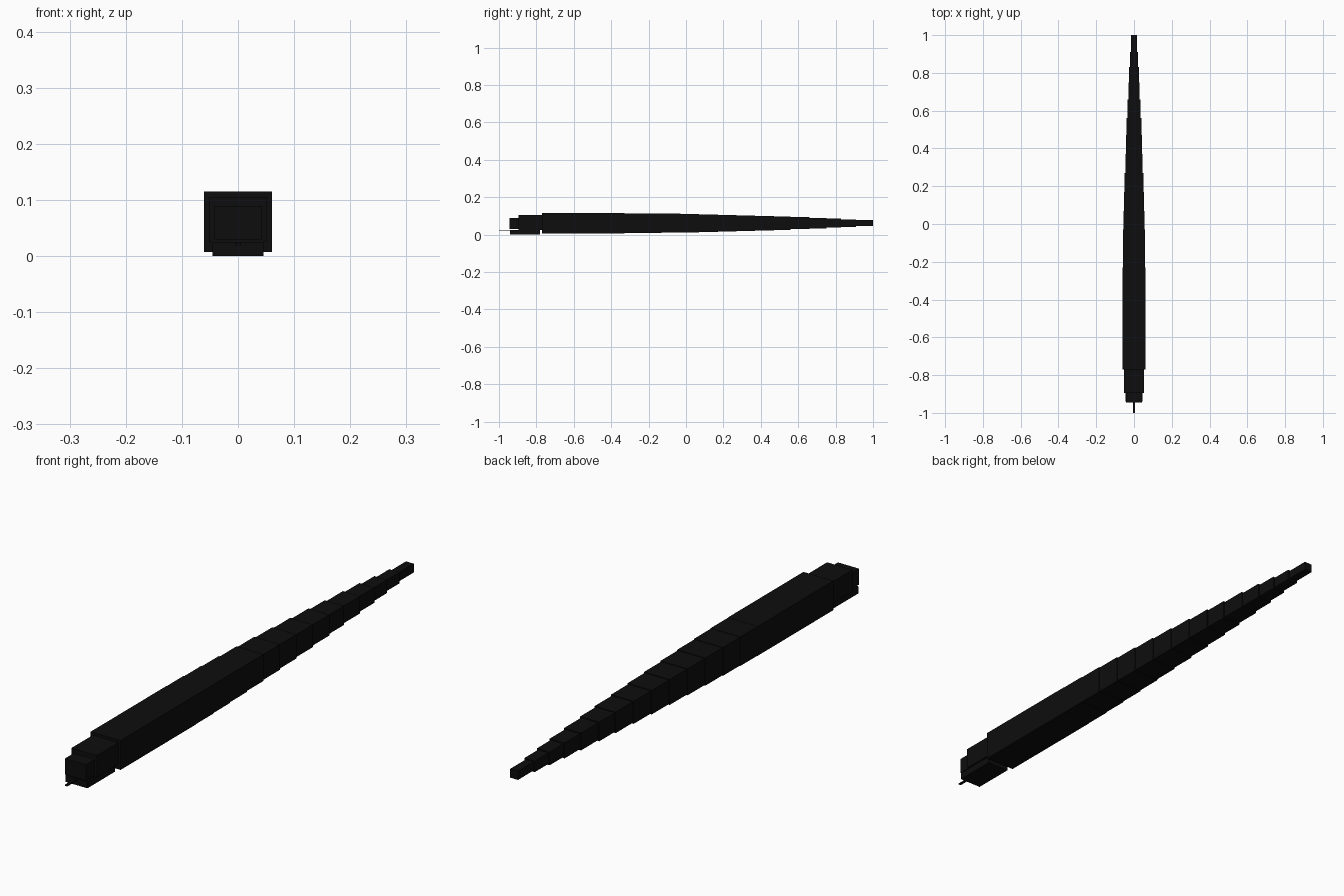
import bpy
import bmesh

cube = bpy.data.objects.get("Cube")
if cube:
    bpy.data.objects.remove(cube, do_unlink=True)

black = bpy.data.materials.new("near black")
black.use_nodes = True
colour = (0.004, 0.004, 0.004, 1)
black.diffuse_color = colour
black.node_tree.nodes["Principled BSDF"].inputs["Base Color"].default_value = colour


def box(name, half_width, y, z):
    """Box centred on x = 0, spanning the y and z ranges."""
    bm = bmesh.new()
    bmesh.ops.create_cube(bm, size=1)
    for v in bm.verts:
        v.co = (v.co.x * 2 * half_width,
                y[0] if v.co.y < 0 else y[1],
                z[0] if v.co.z < 0 else z[1])
    mesh = bpy.data.meshes.new(name)
    bm.to_mesh(mesh)
    bm.free()
    mesh.materials.append(black)
    obj = bpy.data.objects.new(name, mesh)
    bpy.context.collection.objects.link(obj)
    return obj


# Head, snout, lower jaw and tongue
box("head", 0.052, (-0.895, -0.765), (0.025, 0.105))
box("snout", 0.043, (-0.945, -0.89), (0.029, 0.088))
box("lower_jaw", 0.045, (-0.94, -0.78), (0.0, 0.025))
box("tongue", 0.005, (-1.0, -0.93), (0.019, 0.023))

# Long front part of the body
box("front_body", 0.061, (-0.77, -0.33), (0.007, 0.115))

# Body segments that taper towards the tail
ends = [-0.33, -0.23, -0.13, -0.03, 0.07, 0.17, 0.27, 0.37,
        0.47, 0.56, 0.66, 0.75, 0.83, 0.91, 1.0]
count = len(ends) - 1
for i in range(count):
    shrink = ((i + 1) / count) ** 1.6
    half_width = 0.061 - 0.045 * shrink
    half_height = 0.054 - 0.038 * shrink
    centre = 0.061 + 0.001 * shrink
    name = "tail_tip" if i == count - 1 else f"body_segment_{i + 1}"
    box(name, half_width, (ends[i], ends[i + 1]),
        (centre - half_height, centre + half_height))
